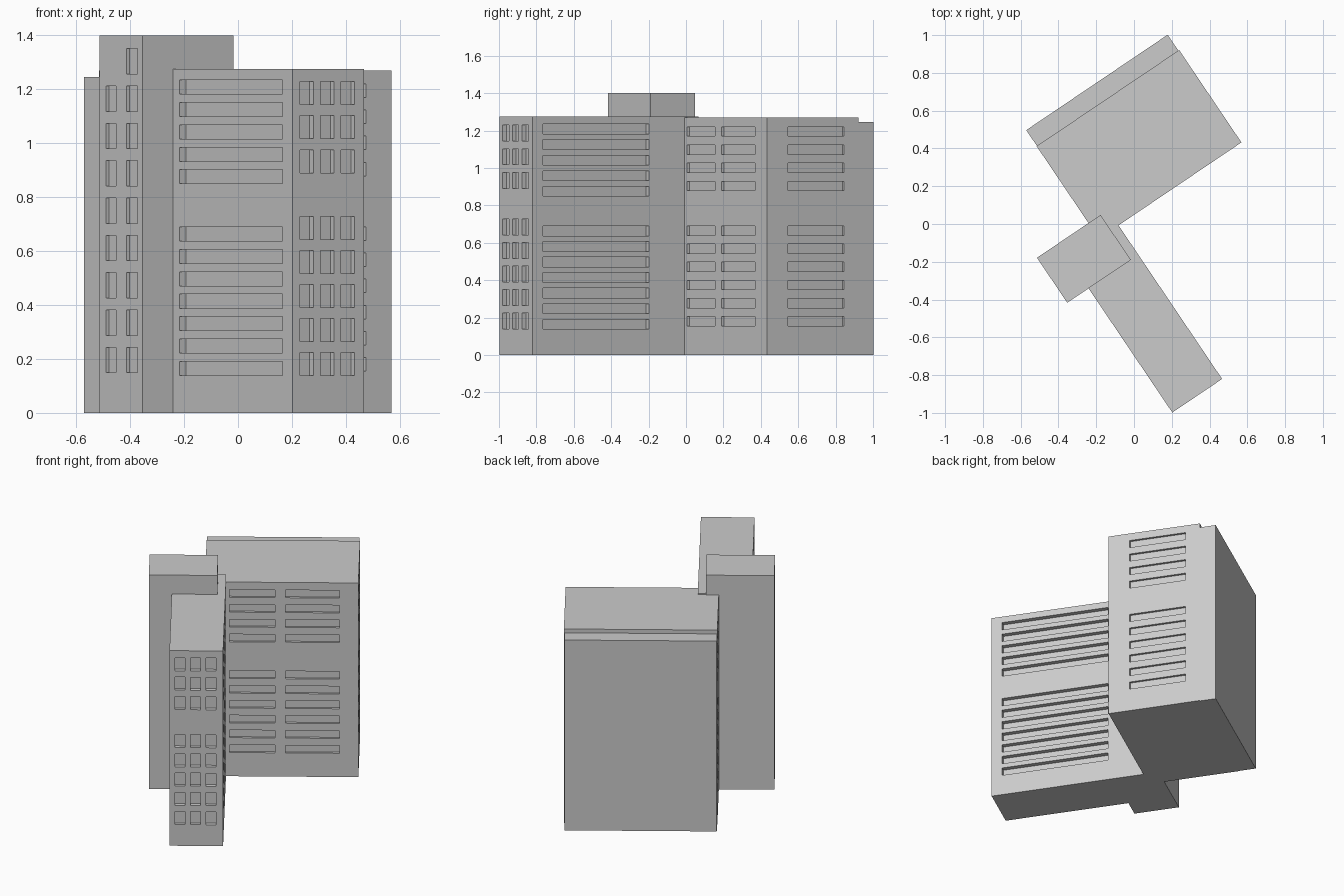
import bpy
import bmesh
from math import radians
from mathutils import Matrix

cube = bpy.data.objects.get("Cube")
if cube:
    bpy.data.objects.remove(cube, do_unlink=True)

TURN = Matrix.Rotation(radians(34), 4, "Z")

concrete = bpy.data.materials.new("grey concrete")
concrete.use_nodes = True
GREY = (0.6, 0.6, 0.6, 1)
concrete.diffuse_color = GREY
concrete.node_tree.nodes["Principled BSDF"].inputs["Base Color"].default_value = GREY


def boxes(name, spans):
    """One object from boxes given as (x range, y range, z range)."""
    bm = bmesh.new()
    for span in spans:
        size = [hi - lo for lo, hi in span]
        mid = [(hi + lo) / 2 for lo, hi in span]
        place = Matrix.Translation(mid) @ Matrix.Diagonal((*size, 1))
        bmesh.ops.create_cube(bm, size=1, matrix=place)
    mesh = bpy.data.meshes.new(name)
    bm.to_mesh(mesh)
    bm.free()
    mesh.materials.append(concrete)
    obj = bpy.data.objects.new(name, mesh)
    obj.matrix_world = TURN
    bpy.context.collection.objects.link(obj)
    return obj


def rows(top, count, step, height):
    """Height ranges of a stack of equal openings, from the top down."""
    return [(top - i * step - height / 2, top - i * step + height / 2)
            for i in range(count)]


def around(plane, depth):
    return (plane - depth, plane + depth)


def recess(obj, spans):
    cutter = boxes(obj.name + "_cutter", spans)
    cutter.hide_render = True
    cutter.hide_viewport = True
    mod = obj.modifiers.new("recesses", "BOOLEAN")
    mod.operation = "DIFFERENCE"
    mod.solver = "EXACT"
    mod.object = cutter


# Long slab wing: balcony strips on both sides, window grid on the end
W0, W1, WEND = -0.39, -0.072, -0.941
wing = boxes("slab_wing", [((W0, W1), (WEND, 0.13), (0, 1.276))])
strips = rows(1.208, 5, 0.083, 0.052) + rows(0.663, 7, 0.083, 0.052)
cells = rows(1.187, 3, 0.127, 0.085) + rows(0.685, 5, 0.126, 0.085)
cuts = [(around(side, 0.03), (-0.873, -0.19), z) for side in (W0, W1) for z in strips]
cuts += [((u - 0.03, u + 0.03), around(WEND, 0.025), z)
         for u in (-0.327, -0.235, -0.143) for z in cells]
recess(wing, cuts)

# Main block: ribbon windows on the front and both ends
M0, M1, MFRONT = -0.197, 0.713, 0.04
block = boxes("main_block", [((M0, M1), (MFRONT, 0.63), (0, 1.27))])
ribbons = rows(1.195, 4, 0.097, 0.05) + rows(0.665, 6, 0.097, 0.05)
cuts = [(u, around(MFRONT, 0.015), z)
        for u in ((-0.05, 0.22), (0.28, 0.6)) for z in ribbons]
cuts += [(around(end, 0.015), (0.176, 0.538), z) for end in (M0, M1) for z in ribbons]
recess(block, cuts)

# Lower plain strip along the back
boxes("back_strip", [((M0 + 0.002, M1 - 0.005), (0.62, 0.731), (0, 1.245))])

# Stair tower: two columns of windows, one extra at the top
TSIDE = -0.526
tower = boxes("stair_tower", [((TSIDE, -0.12), (-0.148, 0.139), (0, 1.4))])
near, far = (-0.112, -0.04), (0.03, 0.094)
panes = rows(1.304, 9, 0.1385, 0.094)
cuts = [(around(TSIDE, 0.013), near, z) for z in panes]
cuts += [(around(TSIDE, 0.013), far, z) for z in panes[1:]]
recess(tower, cuts)
